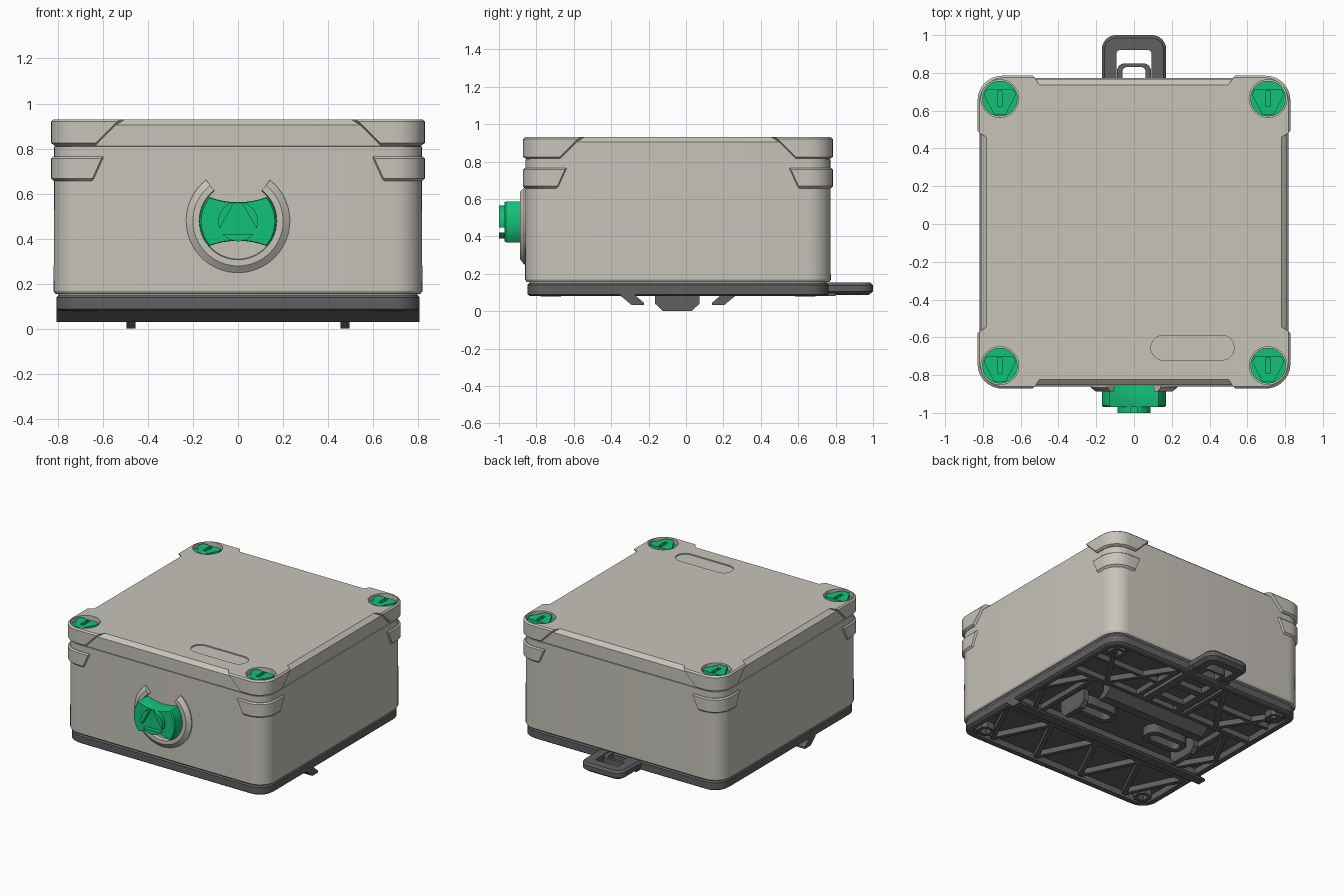
import bpy, bmesh
from math import sin, cos, pi, radians

cube = bpy.data.objects.get("Cube")
if cube:
    bpy.data.objects.remove(cube, do_unlink=True)

CY = -0.043  # middle of the housing in y
parts = []


def material(name, rgb):
    m = bpy.data.materials.new(name)
    m.use_nodes = True
    m.diffuse_color = (*rgb, 1)
    node = next(n for n in m.node_tree.nodes if n.type == 'BSDF_PRINCIPLED')
    node.inputs["Base Color"].default_value = (*rgb, 1)
    node.inputs["Roughness"].default_value = 0.6
    return m


BEIGE = material("warm_grey_plastic", (0.57, 0.55, 0.49))
DARK = material("dark_grey_plastic", (0.115, 0.115, 0.122))
GREEN = material("green_plastic", (0.006, 0.54, 0.19))


def loft(name, stacks, mat):
    """Skin each stack of equal-length loops into a closed solid."""
    bm = bmesh.new()
    for loops in stacks:
        rings = [[bm.verts.new(p) for p in loop] for loop in loops]
        n = len(rings[0])
        for a, b in zip(rings, rings[1:]):
            for i in range(n):
                bm.faces.new((a[i], a[(i + 1) % n], b[(i + 1) % n], b[i]))
        bm.faces.new(rings[0])
        bm.faces.new(rings[-1])
    bmesh.ops.recalc_face_normals(bm, faces=bm.faces)
    mesh = bpy.data.meshes.new(name)
    bm.to_mesh(mesh)
    bm.free()
    mesh.materials.append(mat)
    ob = bpy.data.objects.new(name, mesh)
    bpy.context.collection.objects.link(ob)
    parts.append(ob)
    return ob


def prism(name, pts, lo, hi, mat, axis='z'):
    place = {'x': lambda a, b, t: (t, a, b), 'y': lambda a, b, t: (a, t, b),
             'z': lambda a, b, t: (a, b, t)}[axis]
    return loft(name, [[[place(a, b, t) for a, b in pts] for t in (lo, hi)]], mat)


def rounded(hx, hy, r, cx=0, cy=0, n=8):
    pts = []
    for k, (sx, sy) in enumerate(((1, 1), (-1, 1), (-1, -1), (1, -1))):
        for i in range(n + 1):
            a = (k + i / n) * pi / 2
            pts.append((cx + sx * (hx - r) + r * cos(a), cy + sy * (hy - r) + r * sin(a)))
    return pts


def circle(r, cx=0, cy=0, n=40):
    return [(cx + r * cos(2 * pi * i / n), cy + r * sin(2 * pi * i / n)) for i in range(n)]


def shell(name, levels, mat):
    """Rounded square housing section from (z, half width) levels."""
    return loft(name, [[[(x, y, z) for x, y in rounded(h, h, 0.13 + h - 0.82, 0, CY)]
                        for z, h in levels]], mat)


def cut(ob, cutter):
    mod = ob.modifiers.new("cut", 'BOOLEAN')
    mod.operation, mod.solver, mod.object = 'DIFFERENCE', 'EXACT', cutter
    bpy.context.view_layer.objects.active = ob
    bpy.ops.object.modifier_apply(modifier=mod.name)


def discard(ob):
    parts.remove(ob)
    bpy.data.objects.remove(ob, do_unlink=True)


def ring(name, outer, inner, lo, hi, mat):
    ob = prism(name, outer, lo, hi, mat)
    hole = prism("hole", inner, lo - 0.02, hi + 0.02, mat)
    cut(ob, hole)
    discard(hole)
    return ob


def rib(p, q, w, name="base_rib", lo=0.086, hi=0.13):
    dx, dy = q[0] - p[0], q[1] - p[1]
    k = w / 2 / (dx * dx + dy * dy) ** 0.5
    u, v = -dy * k, dx * k
    prism(name, [(p[0] + u, p[1] + v), (q[0] + u, q[1] + v),
                 (q[0] - u, q[1] - v), (p[0] - u, p[1] - v)], lo, hi, DARK)


def corners(name, levels):
    """Four wrap-round corner guards from (z, half width, reach) levels."""
    stacks = []
    for sx in (1, -1):
        for sy in (1, -1):
            loops = []
            for z, h, reach in levels:
                r, c = 0.13, h - 0.13
                pts = [(reach, h)]
                pts += [(c + r * sin(i * pi / 20), c + r * cos(i * pi / 20)) for i in range(11)]
                pts += [(h, reach), (0.77, reach - 0.03), (reach - 0.03, 0.77)]
                loops.append([(sx * x, CY + sy * y, z) for x, y in pts])
            stacks.append(loops)
    return loft(name, stacks, BEIGE)


# Housing, lid and corner guards
shell("housing", [(0.145, 0.795), (0.155, 0.795), (0.157, 0.81), (0.168, 0.817), (0.81, 0.815)], BEIGE)
lid = shell("lid", [(0.8, 0.80), (0.812, 0.81), (0.905, 0.81), (0.93, 0.78)], BEIGE)
corners("housing_corners", [(0.655, 0.815, 0.65), (0.668, 0.828, 0.645),
                            (0.757, 0.828, 0.605), (0.765, 0.82, 0.60)])
lid_corners = corners("lid_corners", [(0.815, 0.815, 0.635), (0.825, 0.828, 0.63),
                                      (0.92, 0.828, 0.535), (0.93, 0.818, 0.525)])

# Screw pockets and label recess
for sx in (1, -1):
    for sy in (1, -1):
        pocket = prism("pocket", circle(0.1, sx * 0.71, CY + sy * 0.707), 0.87, 1, BEIGE)
        cut(lid, pocket)
        cut(lid_corners, pocket)
        discard(pocket)
recess = prism("recess", rounded(0.22, 0.065, 0.064, 0.31, -0.655), 0.922, 1, BEIGE)
cut(lid, recess)
discard(recess)

# Lid screws: disc, raised three-sided grip and slot
half_grip = [(0.03, -0.085), (0.085, 0.02), (0.07, 0.052)]
grip = half_grip + [(-x, y) for x, y in reversed(half_grip)]
for sx in (1, -1):
    for sy in (1, -1):
        cx, cy = sx * 0.71, CY + sy * 0.707
        prism("screw_disc", circle(0.094, cx, cy), 0.86, 0.9, GREEN)
        ring("screw_grip", [(cx + x, cy + y) for x, y in grip],
             rounded(0.013, 0.04, 0.002, cx, cy, 1), 0.895, 0.924, GREEN)

# Front lock collar, open at the top
section = [(0.23, -0.85), (0.23, -0.866), (0.2, -0.888), (0.172, -0.888), (0.168, -0.85)]
arc = [radians(128 + 284 * i / 48) for i in range(49)]
loft("lock_collar", [[[(r * cos(a), y, 0.48 + r * sin(a)) for r, y in section] for a in arc]], BEIGE)

# Lock knob with concave top and bottom
right = [(0.17 * cos(radians(a)), 0.17 * sin(radians(a))) for a in range(-40, 41, 5)]
wx, wz = right[-1]
top = [(wx * t, wz - 0.024 * (1 - t * t)) for t in (0.75, 0.5, 0.25, 0, -0.25, -0.5, -0.75)]
outline = right + top + [(-x, -z) for x, z in right + top]


def knob_loop(y, s):
    return [(x * s, y, 0.477 + z * s) for x, z in outline]


loft("lock_knob", [[knob_loop(-0.85, 0.97), knob_loop(-0.885, 1),
                    knob_loop(-0.962, 1), knob_loop(-0.97, 0.96)]], GREEN)
emblem = prism("knob_segments", circle(0.088, 0, 0.477), -1.0, -0.965, GREEN, 'y')
tri = [(0.112 * sin(2 * pi * i / 3), 0.477 + 0.112 * cos(2 * pi * i / 3)) for i in range(3)]
notch = prism("notch", tri, -1.1, -0.9, GREEN, 'y')
cut(emblem, notch)
discard(notch)

# Dark base tray, hollow below
base = shell("base_tray", [(0.08, 0.79), (0.09, 0.805), (0.14, 0.805), (0.15, 0.795)], DARK)
cavity = prism("cavity", rounded(0.755, 0.755, 0.08, 0, CY), 0.0, 0.125, DARK)
cut(base, cavity)
discard(cavity)

# Stiffening ribs under the tray
for y in (-0.38, 0.27):
    rib((-0.76, y), (0.76, y), 0.035)
for s in (1, -1):
    for i in range(4):
        a, b = s * 0.19 * i, s * 0.19 * (i + 1)
        ys = (-0.78, -0.39) if i % 2 else (-0.39, -0.78)
        rib((a, ys[0]), (b, ys[1]), 0.03)
    rib((s * 0.2, 0.27), (s * 0.2, 0.71), 0.035)
    rib((s * 0.2, 0.7), (s * 0.47, 0.28), 0.03)
    rib((s * 0.47, 0.28), (s * 0.74, 0.7), 0.03)
    rib((s * 0.2, 0.49), (s * 0.74, 0.49), 0.025)
    rib((s * 0.56, -0.36), (s * 0.56, 0.26), 0.035)
    rib((s * 0.58, -0.34), (s * 0.75, -0.05), 0.03)
    rib((s * 0.75, -0.05), (s * 0.58, 0.25), 0.03)
    # Mounting bosses, feet and spring loops
    for t in (1, -1):
        ring("mounting_boss", rounded(0.055, 0.055, 0.025, s * 0.68, CY + t * 0.68, 1),
             rounded(0.03, 0.03, 0.005, s * 0.68, CY + t * 0.68, 1), 0.078, 0.13, DARK)
    foot = [(-0.165, 0.13), (-0.165, 0.04), (-0.125, 0.002), (0.032, 0.002), (0.072, 0.04), (0.072, 0.13)]
    prism("foot", foot, s * 0.455, s * 0.495, DARK, 'x')
    ring("spring_loop", rounded(0.16, 0.075, 0.07, s * 0.3, CY),
         rounded(0.12, 0.035, 0.034, s * 0.3, CY), 0.06, 0.13, DARK)

# Rail hooks: fixed one full width, sliding one shorter
hook = [(-0.35, 0.13), (-0.35, 0.082), (-0.29, 0.032), (-0.225, 0.032), (-0.225, 0.045),
        (-0.27, 0.083), (-0.27, 0.13)]
prism("fixed_hook", hook, -0.805, 0.805, DARK, 'x')
prism("sliding_hook", [(2 * CY - y, z) for y, z in hook], -0.42, 0.42, DARK, 'x')

# Release slider and pull handle at the back
for s in (1, -1):
    rib((s * 0.13, 0.2), (s * 0.13, 0.8), 0.06, "slider_rail", 0.082)
for y in (0.36, 0.55, 0.7):
    rib((-0.13, y), (0.13, y), 0.05, "slider_rung", 0.084)


def handle_loop(z, d):
    return [(x, y, z) for x, y in rounded(0.17 - d, 0.15 - d, 0.075 - d, 0, 0.85)]


handle = loft("pull_handle", [[handle_loop(0.086, 0.025), handle_loop(0.105, 0),
                               handle_loop(0.138, 0), handle_loop(0.152, 0.015)]], DARK)
opening = prism("opening", rounded(0.092, 0.1, 0.015, 0, 0.82), 0, 0.2, DARK)
cut(handle, opening)
discard(opening)
ring("handle_stop", rounded(0.09, 0.06, 0.04, 0, 0.79), rounded(0.06, 0.04, 0.02, 0, 0.79),
     0.088, 0.148, DARK)

# Smooth the curves, keep edges sharp
bpy.ops.object.select_all(action='DESELECT')
for ob in parts:
    ob.select_set(True)
bpy.context.view_layer.objects.active = parts[0]
bpy.ops.object.shade_smooth_by_angle(angle=radians(30))
